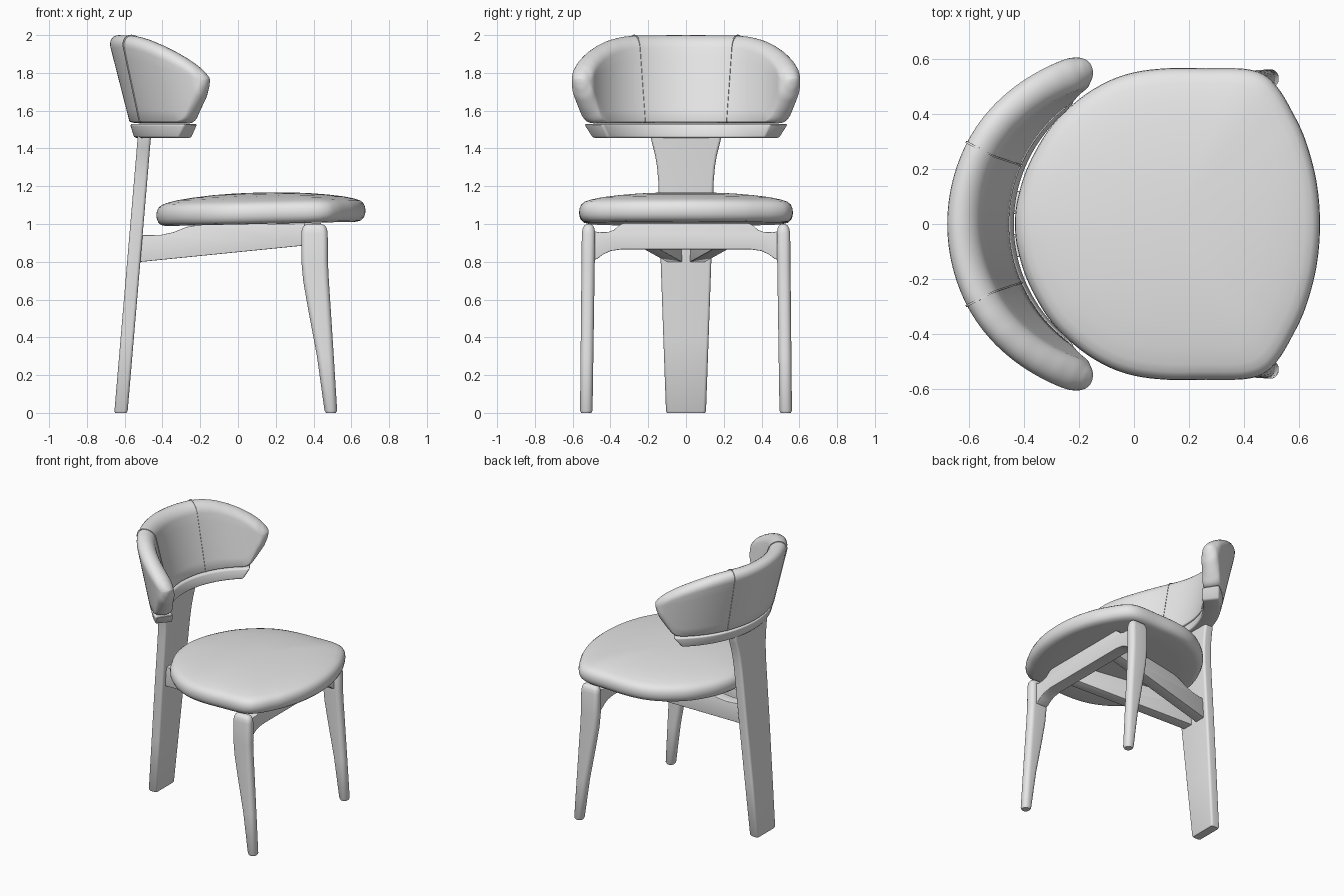
import bpy, bmesh, math
from mathutils import Vector

if "Cube" in bpy.data.objects:
    bpy.data.objects.remove(bpy.data.objects["Cube"])

grey = bpy.data.materials.new("light grey")
grey.diffuse_color = (0.8, 0.8, 0.8, 1)
grey.use_nodes = True
grey.node_tree.nodes["Principled BSDF"].inputs["Base Color"].default_value = grey.diffuse_color


def loft(name, rings, bevel=0.0):
    """Skin a list of closed rings and cap both ends."""
    bm = bmesh.new()
    vs = [[bm.verts.new(p) for p in r] for r in rings]
    n = len(rings[0])
    for a, b in zip(vs, vs[1:]):
        for i in range(n):
            j = (i + 1) % n
            bm.faces.new((a[i], a[j], b[j], b[i]))
    bm.faces.new(vs[0])
    bm.faces.new(vs[-1])
    bmesh.ops.recalc_face_normals(bm, faces=bm.faces)
    if bevel:
        edges = [e for e in bm.edges if e.calc_face_angle(0) > math.radians(50)]
        bmesh.ops.bevel(bm, geom=edges, offset=bevel, segments=3, profile=0.5, affect='EDGES')
    me = bpy.data.meshes.new(name)
    bm.to_mesh(me)
    bm.free()
    me.materials.append(grey)
    ob = bpy.data.objects.new(name, me)
    bpy.context.collection.objects.link(ob)
    return ob


def lerp_table(t, table):
    for (a, va), (b, vb) in zip(table, table[1:]):
        if t <= b:
            return va + (vb - va) * max(0, (t - a) / (b - a))
    return table[-1][1]


def smooth_closed(pts, steps=6):
    """Catmull-Rom resampling of a closed 2D outline."""
    out, n = [], len(pts)
    for i in range(n):
        p0, p1, p2, p3 = (Vector(pts[(i + k) % n]) for k in (-1, 0, 1, 2))
        for s in range(steps):
            t = s / steps
            out.append(0.5 * (2 * p1 + (p2 - p0) * t + (2 * p0 - 5 * p1 + 4 * p2 - p3) * t * t
                              + (3 * p1 - p0 - 3 * p2 + p3) * t ** 3))
    return out


def rounded_rect(x0, x1, y0, y1, r, z):
    r = min(r, (x1 - x0) / 2 - 0.001, (y1 - y0) / 2 - 0.001)
    out = []
    corners = ((x1 - r, y1 - r), (x0 + r, y1 - r), (x0 + r, y0 + r), (x1 - r, y0 + r))
    for k, (cx, cy) in enumerate(corners):
        for i in range(7):
            a = math.radians(90 * k + 15 * i)
            out.append((cx + r * math.cos(a), cy + r * math.sin(a), z))
    return out


# Seat: padded outline stacked from inset rings
half = [(0.62, 0.31), (0.57, 0.415), (0.525, 0.49), (0.475, 0.54), (0.40, 0.563), (0.26, 0.565),
        (0.12, 0.565), (0.0, 0.55), (-0.1, 0.515), (-0.2, 0.452), (-0.3, 0.355), (-0.38, 0.22), (-0.42, 0.1)]
outline = ([(0.675, 0), (0.661, 0.16)] + half + [(-0.432, 0)]
           + [(x, -y) for x, y in reversed(half)] + [(0.661, -0.16)])
outline = smooth_closed(outline)
seat_profile = [(0.3, 0), (0.7, 0), (0.91, 0), (0.955, 0.006), (0.982, 0.02), (0.996, 0.038), (1, 0.058),
                (0.996, 0.078), (0.98, 0.098), (0.95, 0.112), (0.9, 0.122), (0.8, 0.135), (0.65, 0.147),
                (0.45, 0.158), (0.25, 0.164), (0.06, 0.166)]
rings = []
for s, h in seat_profile:
    ring = []
    for p in outline:
        x = 0.12 + (p.x - 0.12) * s
        ring.append((x, p.y * s, 0.988 + 0.025 * (x + 0.43) / 1.1 + h))
    rings.append(ring)
loft("seat", rings)

# Front legs: (z, x0, x1, y inset)
leg = [(0, 0.466, 0.518, 0.006), (0.012, 0.458, 0.525, 0), (0.3, 0.418, 0.507, 0), (0.55, 0.371, 0.491, 0),
       (0.7, 0.345, 0.481, 0), (0.8, 0.336, 0.476, 0), (0.95, 0.335, 0.475, 0), (0.975, 0.339, 0.471, 0.004),
       (0.992, 0.349, 0.461, 0.012), (1.0, 0.368, 0.442, 0.024)]
for side, label in ((1, "left"), (-1, "right")):
    rings = []
    for z, x0, x1, d in leg:
        ya, yb = 0.495 - 0.015 * z + d, 0.561 - 0.01 * z - d
        rings.append([(x, side * y, zz) for x, y, zz in rounded_rect(x0, x1, ya, yb, 0.03, z)])
    loft("front_leg_" + label, rings)

# Back leg: leaning plank that flares under the backrest
rings = []
for z, w in [(0, 0.1), (0.01, 0.106), (0.4, 0.12), (0.8, 0.134), (1.1, 0.142), (1.22, 0.146), (1.3, 0.153),
             (1.36, 0.163), (1.41, 0.175), (1.44, 0.183), (1.47, 0.187)]:
    xc, t = -0.62 + 0.085 * z, 0.03 if z == 0 else 0.035
    rings.append(rounded_rect(xc - t, xc + t, -w, w, 0.016, z))
loft("back_leg", rings)

# Front rail between the front legs
rail = [(0.33, 1.005), (0.355, 0.993), (0.38, 0.97), (0.41, 0.958), (0.46, 0.956), (0.5, 0.965),
        (0.5, 0.808), (0.47, 0.815), (0.44, 0.838), (0.4, 0.857), (0.34, 0.866)]
rail = rail + [(-y, z) for y, z in reversed(rail)]
loft("front_rail", [[(x, y, z) for y, z in rail] for x in (0.35, 0.44)], 0.004)

# Two diverging beams from the back leg to the front rail
beam = [(-0.53, 0.798), (0.36, 0.887), (0.36, 1.003), (-0.2, 0.997), (-0.27, 0.985),
        (-0.34, 0.957), (-0.41, 0.942), (-0.53, 0.94)]
for side, label in ((1, "left"), (-1, "right")):
    loft("seat_beam_" + label,
         [[(x, side * (0.065 + 0.18 * (x + 0.5) + w), z) for x, z in beam] for w in (-0.04, 0.04)], 0.003)


def wrap(theta, z, off):
    """Point on the leaning curved backrest; off is the distance outward from its middle."""
    a = math.radians(theta)
    cx, r = -0.02 + (1.93 - z) * 0.256, 0.593 + off
    return (cx - r * math.cos(a), r * math.sin(a), z)


top_edge = [(0, 2.0), (27, 1.998), (35, 1.99), (42, 1.975), (50, 1.947), (57, 1.915), (63, 1.88),
            (68, 1.842), (71, 1.81), (72.5, 1.785), (73, 1.772)]
low_edge = [(0, 1.533), (55, 1.533), (57.5, 1.545), (63, 1.605), (68, 1.665), (71, 1.715), (72.5, 1.75), (73, 1.768)]


def cushion_section(theta, grow=0.0):
    q = abs(theta)
    hi, lo = lerp_table(q, top_edge) + grow, lerp_table(q, low_edge)
    t = grow + 0.061 * math.sqrt(max(0.002, 1 - max(0, (q - 65.5) / 7.5) ** 2))
    h = min(0.065, (hi - lo) / 2)
    b = min(lerp_table(q, [(0, 0.012), (52, 0.012), (64, 0.06)]), (hi - lo) / 2)
    sec = [(t * math.cos(math.radians(a)), hi - h + h * math.sin(math.radians(a))) for a in range(0, 181, 15)]
    sides = [hi - h + (lo + b - hi + h) * k / 6 for k in range(1, 6)]
    sec += [(-t, z) for z in sides]
    sec += [(-t * math.cos(math.radians(a)), lo + b - b * math.sin(math.radians(a))) for a in range(0, 181, 15)]
    return sec + [(t, z) for z in reversed(sides)]


# Backrest cushion
N = 48
loft("backrest_cushion", [[wrap(th, z, o) for o, z in cushion_section(th)]
                          for th in (73 * math.sin(math.pi / 2 * k / N) for k in range(-N, N + 1))])

# Band under the cushion
band = [(-0.061, 1.53), (0.061, 1.53), (0.058, 1.456), (-0.058, 1.456)]
loft("backrest_band", [[wrap(k / 24 * (50 + 6.5 * (z - 1.456) / 0.074), z, o) for o, z in band]
                       for k in range(-24, 25)], 0.012)

# Raised seams across the cushion
for side, label in ((1, "left"), (-1, "right")):
    rings = []
    for d in (-0.35, 0.35):
        rings.append([wrap(side * (23.5 + 4 * (z - 1.533) / 0.467) + d, z, o)
                      for o, z in cushion_section(26, 0.004)])
    loft("cushion_seam_" + label, rings)

for ob in bpy.context.collection.objects:
    ob.select_set(True)
    bpy.context.view_layer.objects.active = ob
bpy.ops.object.shade_smooth_by_angle(angle=math.radians(40))
